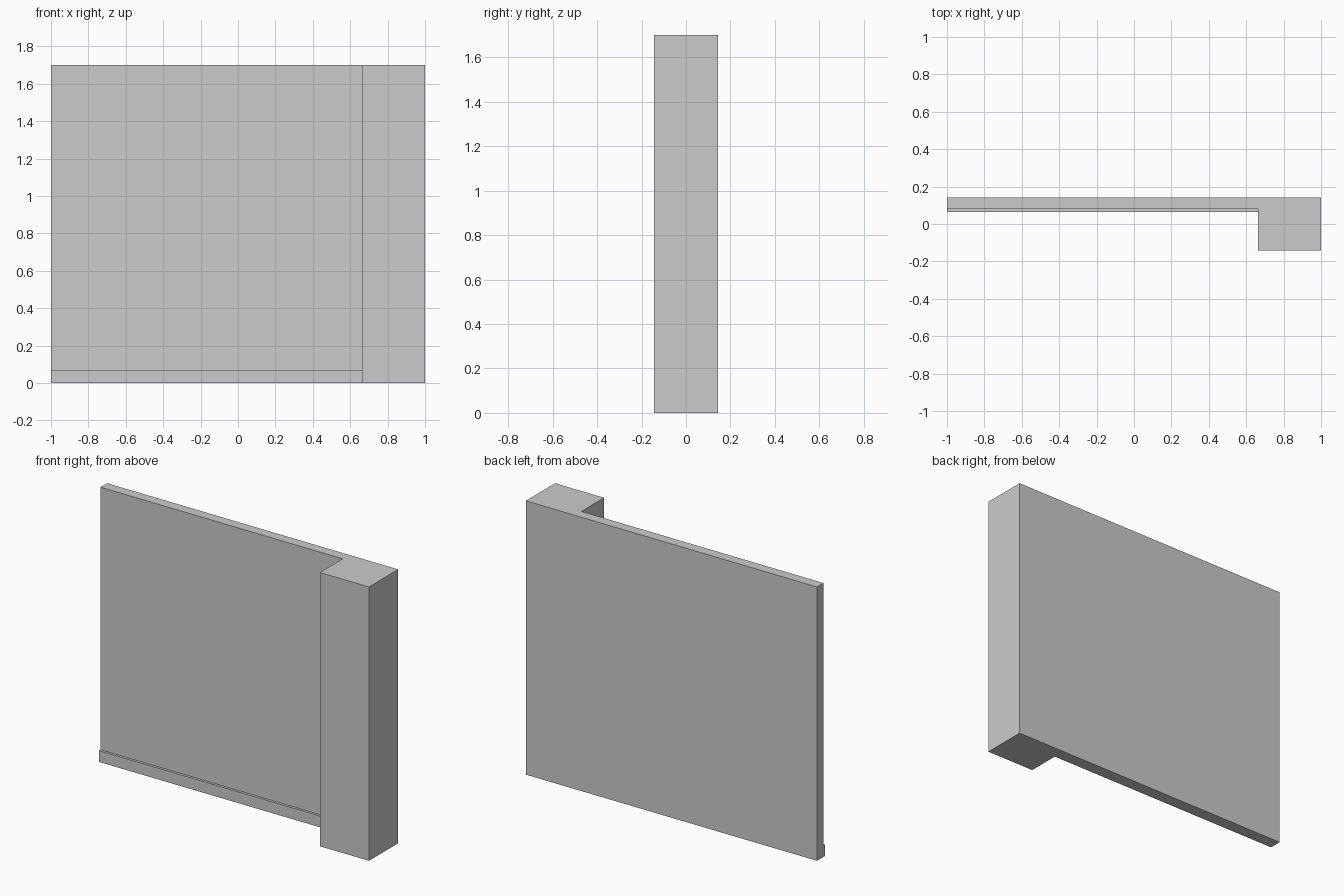
import bpy, bmesh

if "Cube" in bpy.data.objects:
    bpy.data.objects.remove(bpy.data.objects["Cube"])

HEIGHT = 1.70
BACK, FRONT = 0.143, -0.143   # overall depth
WALL_FRONT = 0.079            # front face of the thin wall
SKIRT_FRONT = 0.064           # front face of the skirting
PILLAR_X = 0.663              # left side of the pillar


def extrude_plan(name, outline, height):
    """Extrude a floor-plan outline upwards from z = 0."""
    bm = bmesh.new()
    face = bm.faces.new([bm.verts.new((x, y, 0)) for x, y in outline])
    result = bmesh.ops.extrude_face_region(bm, geom=[face], use_keep_orig=True)
    top = [g for g in result["geom"] if isinstance(g, bmesh.types.BMVert)]
    bmesh.ops.translate(bm, verts=top, vec=(0, 0, height))
    bmesh.ops.recalc_face_normals(bm, faces=bm.faces)
    mesh = bpy.data.meshes.new(name)
    bm.to_mesh(mesh)
    bm.free()
    obj = bpy.data.objects.new(name, mesh)
    bpy.context.collection.objects.link(obj)
    return obj


# Wall and corner pillar as one L-shaped plan
extrude_plan("wall_with_pillar", [
    (-1, BACK), (-1, WALL_FRONT), (PILLAR_X, WALL_FRONT),
    (PILLAR_X, FRONT), (1, FRONT), (1, BACK)], HEIGHT)

# Skirting board along the foot of the wall
extrude_plan("skirting_board", [
    (-1, WALL_FRONT), (-1, SKIRT_FRONT),
    (PILLAR_X, SKIRT_FRONT), (PILLAR_X, WALL_FRONT)], 0.07)
